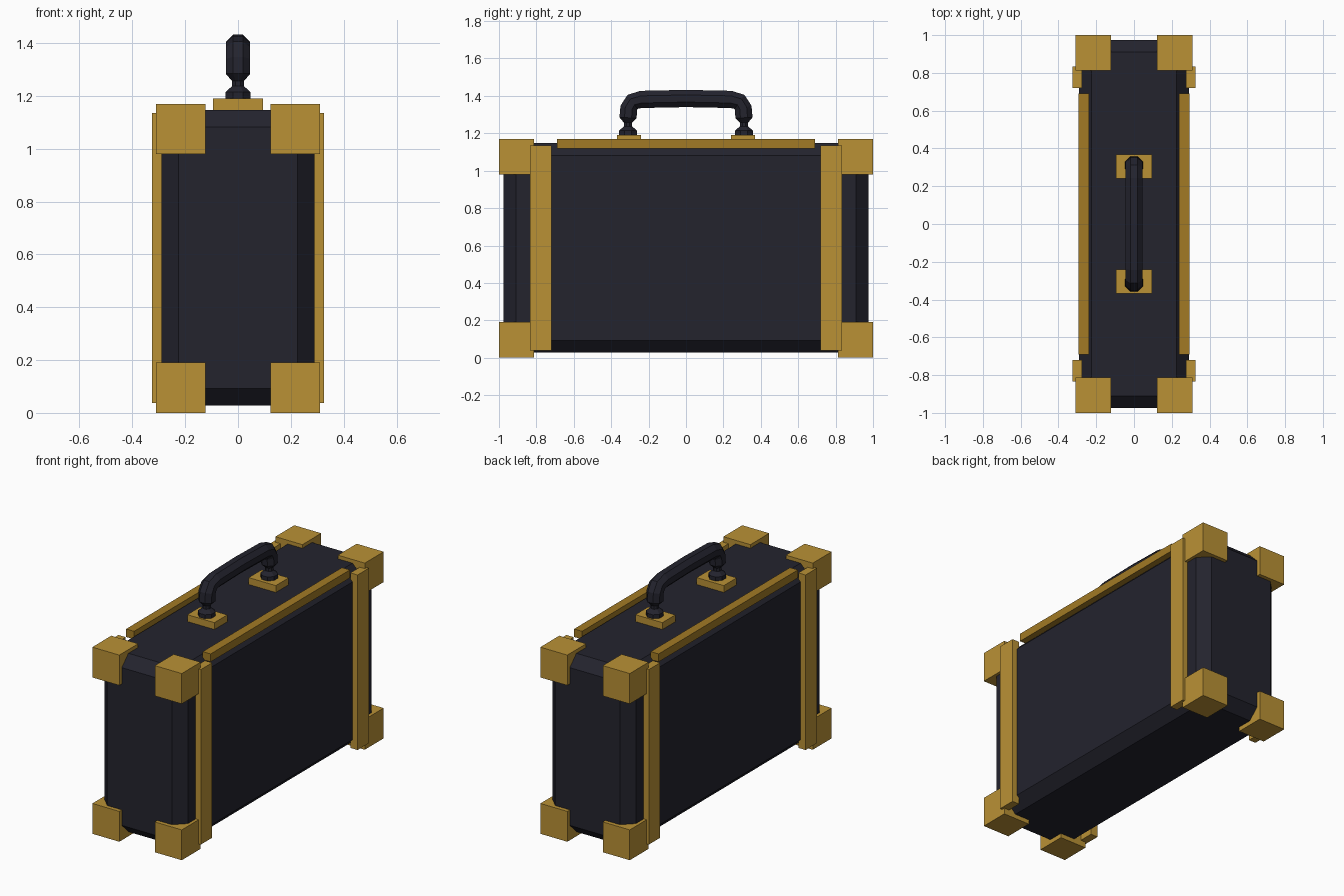
import bpy, bmesh, math
from mathutils import Vector

if "Cube" in bpy.data.objects:
    bpy.data.objects.remove(bpy.data.objects["Cube"])


def material(name, rgb):
    m = bpy.data.materials.new(name)
    m.diffuse_color = (*rgb, 1.0)
    m.use_nodes = True
    m.node_tree.nodes["Principled BSDF"].inputs["Base Color"].default_value = m.diffuse_color
    return m


LEATHER = material("dark leather", (0.017, 0.017, 0.027))
BRASS = material("brass", (0.49, 0.285, 0.036))
DARK_BRASS = material("dark brass", (0.36, 0.195, 0.018))


def finish(name, bm, mat):
    bmesh.ops.recalc_face_normals(bm, faces=bm.faces)
    me = bpy.data.meshes.new(name)
    bm.to_mesh(me)
    bm.free()
    me.materials.append(mat)
    ob = bpy.data.objects.new(name, me)
    bpy.context.collection.objects.link(ob)
    return ob


def box(name, lo, hi, mat, bevel=0):
    lo, hi = Vector(lo), Vector(hi)
    bm = bmesh.new()
    bmesh.ops.create_cube(bm, size=1)
    for v in bm.verts:
        v.co = (lo + hi) / 2 + v.co * (hi - lo)
    if bevel:
        bmesh.ops.bevel(bm, geom=bm.edges[:], offset=bevel, segments=1,
                        affect='EDGES', profile=0.5)
    return finish(name, bm, mat)


def mirror(ob, x=True, y=True, z_mid=None):
    # mirror across the centre planes, optionally also across a height
    def add(axes, target=None):
        m = ob.modifiers.new("mirror", 'MIRROR')
        m.use_axis = axes
        m.use_mirror_merge = False
        m.mirror_object = target
    add((x, y, False))
    if z_mid is not None:
        for v in ob.data.vertices:
            v.co.z -= z_mid
        ob.location.z = z_mid
        add((False, False, True))


# Chamfered case body
box("case_body", (-0.29, -0.975, 0.028), (0.29, 0.975, 1.147), LEATHER, 0.065)

# Eight corner guards
mirror(box("corner_guards", (0.123, 0.813, 0.98), (0.31, 1.0, 1.17), BRASS),
       z_mid=0.585)

# Four upright straps on the broad sides
mirror(box("side_straps", (0.275, 0.72, 0.038), (0.325, 0.833, 1.135), BRASS))

# Two rails along the top edges
mirror(box("top_rails", (0.238, -0.69, 1.12), (0.293, 0.69, 1.17), DARK_BRASS),
       y=False)

# Handle mounting plates
mirror(box("handle_mounts", (-0.094, 0.24, 1.14), (0.094, 0.368, 1.19), BRASS),
       x=False)

# Handle: octagonal sweep with pinched necks, points are (y, z, half width)
half = [(0.31, 1.18, 0.047), (0.31, 1.215, 0.047), (0.31, 1.237, 0.022),
        (0.31, 1.257, 0.022), (0.31, 1.283, 0.046), (0.306, 1.335, 0.046),
        (0.286, 1.368, 0.046), (0.24, 1.381, 0.046)]
path = half + [(0, 1.386, 0.046)] + [(-y, z, r) for y, z, r in reversed(half)]
bm = bmesh.new()
rings = []
for i, (y, z, r) in enumerate(path):
    a, b = path[max(i - 1, 0)], path[min(i + 1, len(path) - 1)]
    t = Vector((0, b[0] - a[0], b[1] - a[1])).normalized()
    side = Vector((0, -t.z, t.y))
    r /= math.cos(math.pi / 8)
    ring = []
    for k in range(8):
        ang = (k + 0.5) * math.pi / 4
        ring.append(bm.verts.new(Vector((r * math.cos(ang), y, z))
                                 + side * r * math.sin(ang)))
    rings.append(ring)
for p, q in zip(rings, rings[1:]):
    for k in range(8):
        n = (k + 1) % 8
        bm.faces.new((p[k], p[n], q[n], q[k]))
bm.faces.new(rings[0])
bm.faces.new(rings[-1])
finish("handle", bm, LEATHER)
